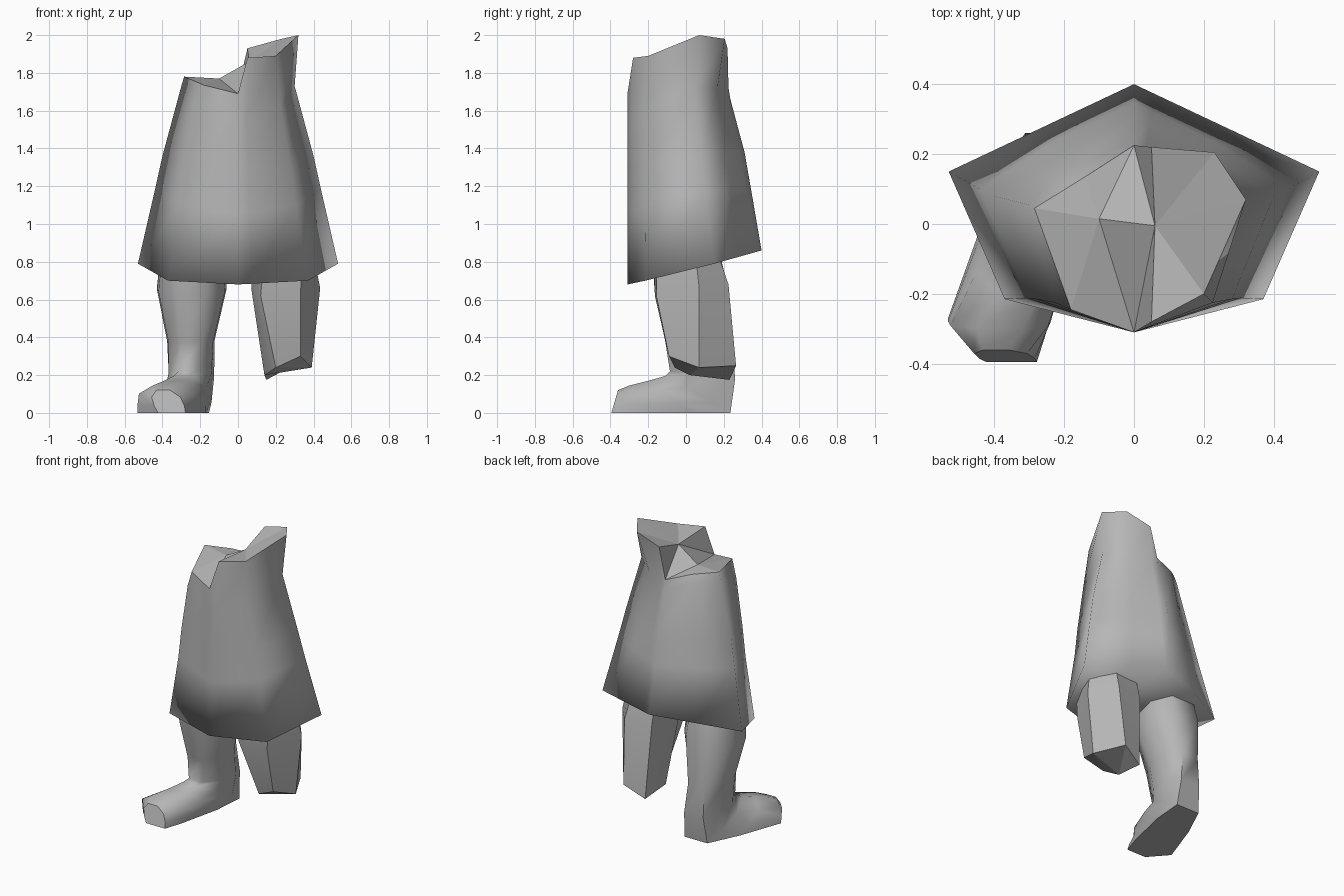
import bpy
import bmesh
import math
from mathutils import Vector

cube = bpy.data.objects.get("Cube")
if cube:
    bpy.data.objects.remove(cube, do_unlink=True)

stone = bpy.data.materials.new("grey_stone")
stone.use_nodes = True
GREY = (0.47, 0.47, 0.47, 1)
stone.diffuse_color = GREY
stone.node_tree.nodes["Principled BSDF"].inputs["Base Color"].default_value = GREY


def loft(name, rings, sharp_angle, top=None, smooth_base=False):
    """Skin rings of points with smooth sides and a cap at each end."""
    bm = bmesh.new()
    rows = [[bm.verts.new(p) for p in ring] for ring in rings]
    n = len(rows[0])
    for a, b in zip(rows, rows[1:]):
        for i in range(n):
            j = (i + 1) % n
            bm.faces.new((a[i], a[j], b[j], b[i])).smooth = True
    bm.faces.new(rows[0]).smooth = smooth_base
    if top:
        top(bm, rows[-1])
    else:
        bm.faces.new(rows[-1])
    bmesh.ops.recalc_face_normals(bm, faces=bm.faces)
    bmesh.ops.triangulate(bm, faces=[f for f in bm.faces if len(f.verts) > 4])
    for e in bm.edges:
        if len(e.link_faces) == 2 and e.calc_face_angle(0) > math.radians(sharp_angle):
            e.smooth = False
    mesh = bpy.data.meshes.new(name)
    bm.to_mesh(mesh)
    bm.free()
    mesh.materials.append(stone)
    obj = bpy.data.objects.new(name, mesh)
    bpy.context.scene.collection.objects.link(obj)
    return obj


def robe_ring(half):
    """Mirror front, front corner, side, back quarter, back into a full ring."""
    f, fl, l, bl, b = [Vector(p) for p in half]
    right = [Vector((-p.x, p.y, p.z)) for p in (bl, l, fl)]
    return [f, f.lerp(fl, 0.2), fl, l, bl, b.lerp(bl, 0.22), b] + right


# Robe: hem, belly, hips and waist are symmetric, the broken rim is not
hem = [(0, -.31, .68), (.37, -.215, .70), (.53, .15, .79), (.265, .275, .825), (0, .4, .86)]
belly = [(0, -.31, 1.05), (.305, -.212, 1.1), (.44, .1, 1.18), (.23, .235, 1.18), (0, .345, 1.18)]
hips = [(0, -.31, 1.3), (.28, -.215, 1.3), (.4, .08, 1.36), (.205, .205, 1.37), (0, .31, 1.38)]
waist = [(0, -.31, 1.55), (.225, -.225, 1.62), (.3, .055, 1.73), (.165, .165, 1.71), (0, .235, 1.66)]
rim = [(0, -.31, 1.69), (.05, -.28, 1.88), (.2, -.2, 1.89), (.32, .07, 2), (.23, .205, 1.98),
       (.05, .22, 1.93), (0, .225, 1.72), (-.14, .135, 1.76), (-.285, .045, 1.78), (-.18, -.245, 1.735)]


def broken_top(bm, r):
    """Jagged facets fanned around a high and a low point."""
    high = bm.verts.new((.06, -.005, 1.86))
    low = bm.verts.new((-.1, .015, 1.77))
    for i in range(6):
        bm.faces.new((r[i], r[i + 1], high))
    for i in range(6, 10):
        bm.faces.new((r[i], r[(i + 1) % 10], low))
    bm.faces.new((r[6], low, high))
    bm.faces.new((r[0], high, low))


loft("robe", [robe_ring(r) for r in (hem, belly, hips, waist)] + [rim], 130, broken_top, True)


def section(front, back, half_width, back_ratio):
    """Rounded section between a front (or top) point and a back (or sole) point."""
    front, back = Vector(front), Vector(back)
    outline = [(0, back_ratio), (.3, 1), (.7, .95), (1, .45)]
    side = [(back.lerp(front, t), Vector((half_width * w, 0, 0))) for t, w in outline]
    return [p + w for p, w in side] + [p - w for p, w in reversed(side)]


# Right leg: one sweep down the shin that bends forward into the foot
loft("right_leg", [
    section((-.24, -.18, .84), (-.24, .18, .84), .17, .5),
    section((-.245, -.165, .63), (-.245, .22, .67), .185, .5),
    section((-.25, -.11, .38), (-.25, .245, .38), .125, .5),
    section((-.26, -.085, .22), (-.24, .26, .18), .12, .6),
    section((-.29, -.11, .195), (-.24, .235, 0), .115, .75),
    section((-.33, -.2, .17), (-.3, .02, 0), .135, .95),
    section((-.385, -.3, .145), (-.385, -.27, 0), .147, 1),
    section((-.395, -.36, .12), (-.35, -.395, 0), .08, .9),
], 60)

# Left leg, snapped off above the ankle
stump_top = [(.14, -.17, .84), (.34, -.16, .84), (.4, .05, .84), (.29, .17, .84), (.12, .16, .84), (.09, -.04, .84)]
stump_knee = [(.12, -.165, .62), (.33, -.155, .61), (.435, .07, .66), (.31, .225, .68), (.12, .2, .68), (.07, -.02, .66)]
stump_end = [(.2, -.06, .24), (.33, -.09, .3), (.39, .07, .24), (.29, .265, .25), (.15, .23, .175), (.14, .02, .2)]
loft("left_leg_stump", [stump_top, stump_knee, stump_end], 45)
